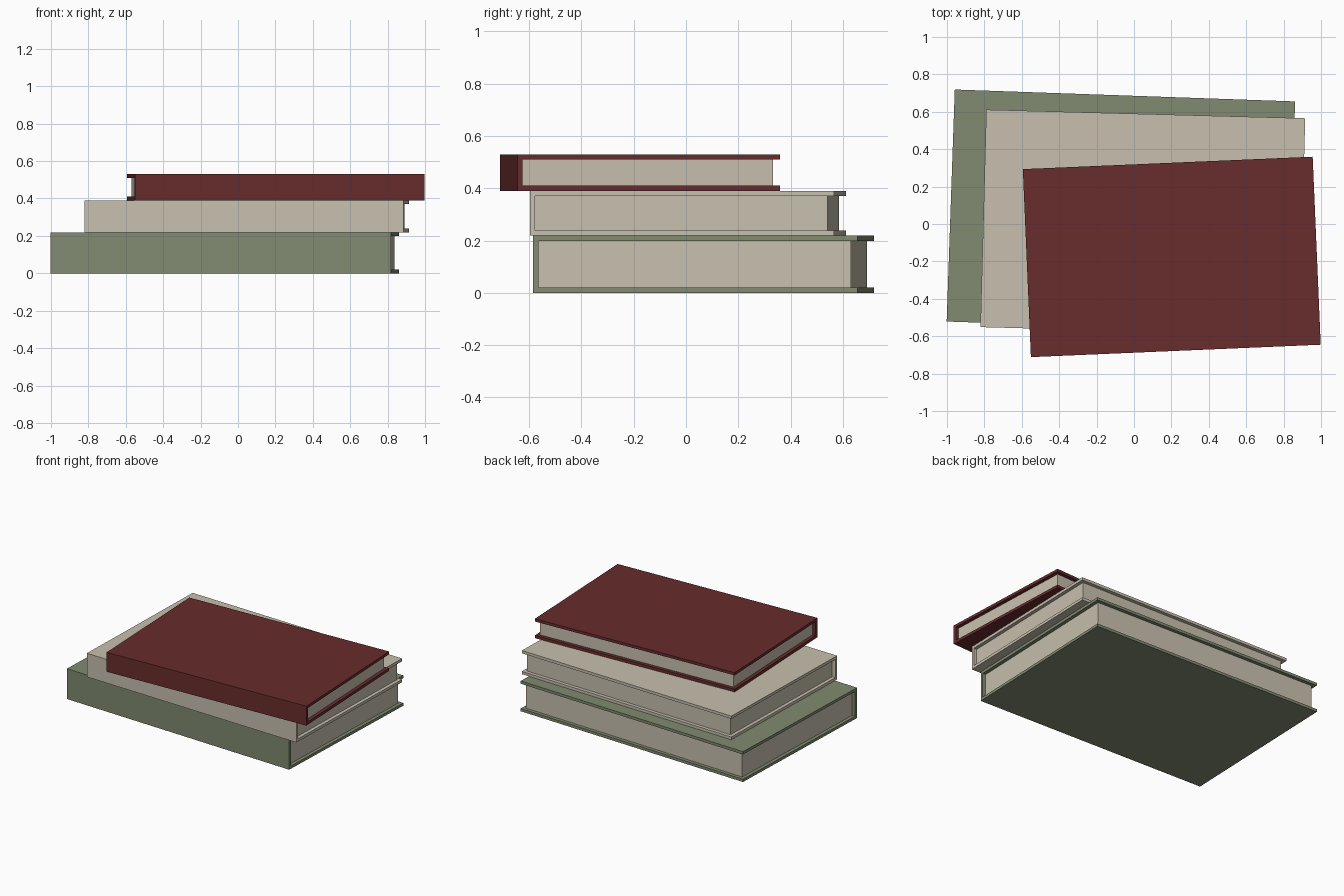
import bpy
import bmesh
from math import radians
from mathutils import Matrix

if "Cube" in bpy.data.objects:
    bpy.data.objects.remove(bpy.data.objects["Cube"])


def make_material(name, rgb):
    mat = bpy.data.materials.new(name)
    mat.use_nodes = True
    color = (*rgb, 1.0)
    mat.diffuse_color = color
    mat.node_tree.nodes["Principled BSDF"].inputs["Base Color"].default_value = color
    return mat


GREEN = make_material("sage green", (0.22, 0.254, 0.162))
CREAM = make_material("cream", (0.578, 0.527, 0.429))
RED = make_material("dark red", (0.138, 0.025, 0.025))


def extrude_profile(name, profile, width, mat, placement):
    """Extrude a closed (y, z) profile along x, centred on x = 0."""
    bm = bmesh.new()
    face = bm.faces.new([bm.verts.new((-width / 2, y, z)) for y, z in profile])
    moved = bmesh.ops.extrude_face_region(bm, geom=[face])["geom"]
    verts = [g for g in moved if isinstance(g, bmesh.types.BMVert)]
    bmesh.ops.translate(bm, verts=verts, vec=(width, 0, 0))
    bmesh.ops.recalc_face_normals(bm, faces=bm.faces)
    mesh = bpy.data.meshes.new(name)
    bm.to_mesh(mesh)
    bm.free()
    mesh.materials.append(mat)
    obj = bpy.data.objects.new(name, mesh)
    obj.matrix_world = placement
    bpy.context.collection.objects.link(obj)


def make_book(name, mat, size, center, bottom, angle, board=0.02, inset=0.025):
    width, depth, height = size
    front, back = -depth / 2, depth / 2
    placement = (Matrix.Translation((*center, bottom))
                 @ Matrix.Rotation(radians(angle), 4, "Z"))
    # Cover: two boards joined by the spine at the front
    inner, low, high = front + board, board, height - board
    cover = [(front, 0), (back, 0), (back, low), (inner, low),
             (inner, high), (back, high), (back, height), (front, height)]
    extrude_profile(name + "_cover", cover, width, mat, placement)
    # Pages: a block set back from the three open edges
    edge = back - inset
    pages = [(inner, low), (edge, low), (edge, high), (inner, high)]
    extrude_profile(name + "_pages", pages, width - 2 * inset, CREAM, placement)


# Stack from bottom to top
make_book("bottom_book", GREEN, (1.821, 1.241, 0.219), (-0.07, 0.067), 0, -2.0)
make_book("middle_book", CREAM, (1.706, 1.163, 0.171), (0.047, 0.007), 0.219, -1.55)
make_book("top_book", RED, (1.551, 1.006, 0.14), (0.202, -0.176), 0.39, 2.45)
